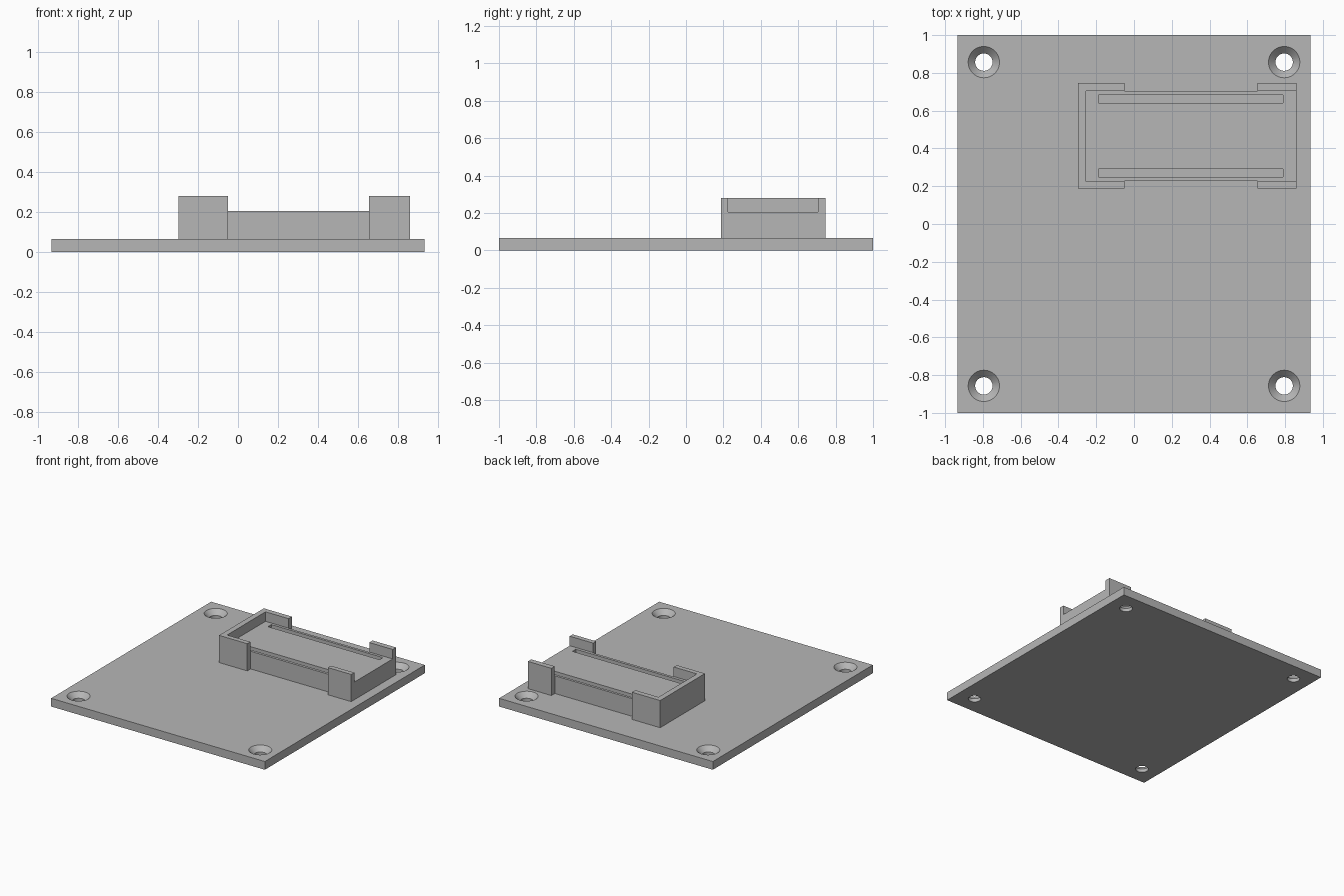
import bpy
import bmesh

if "Cube" in bpy.data.objects:
    bpy.data.objects.remove(bpy.data.objects["Cube"], do_unlink=True)

PLATE_TOP = 0.065
FLOOR = 0.205

grey = bpy.data.materials.new("plain grey")
grey.use_nodes = True
colour = (0.47, 0.47, 0.47, 1)
grey.diffuse_color = colour
grey.node_tree.nodes["Principled BSDF"].inputs["Base Color"].default_value = colour


def make_object(name, bm):
    mesh = bpy.data.meshes.new(name)
    bmesh.ops.recalc_face_normals(bm, faces=bm.faces)
    bm.to_mesh(mesh)
    bm.free()
    obj = bpy.data.objects.new(name, mesh)
    bpy.context.collection.objects.link(obj)
    mesh.materials.append(grey)
    return obj


def box(name, x, y, z):
    bm = bmesh.new()
    bmesh.ops.create_cube(bm, size=1)
    for v in bm.verts:
        for axis, (low, high) in enumerate((x, y, z)):
            v.co[axis] = low if v.co[axis] < 0 else high
    return make_object(name, bm)


def revolved(name, x, y, profile, sides=48):
    """Closed solid turned around a vertical axis from (radius, height) pairs."""
    bm = bmesh.new()
    rings = []
    for radius, z in profile:
        ring = bmesh.ops.create_circle(bm, segments=sides, radius=radius)["verts"]
        for v in ring:
            v.co += type(v.co)((x, y, z))
        rings.append(ring)
    for a, b in zip(rings, rings[1:]):
        for i in range(sides):
            j = (i + 1) % sides
            bm.faces.new((a[i], a[j], b[j], b[i]))
    bm.faces.new(rings[0])
    bm.faces.new(rings[-1])
    return make_object(name, bm)


def cut(target, cutters):
    """Subtract the cutters, apply the result and remove the helpers."""
    for cutter in cutters:
        cutter.hide_render = True
        mod = target.modifiers.new("cut", "BOOLEAN")
        mod.operation = "DIFFERENCE"
        mod.solver = "EXACT"
        mod.object = cutter
    bpy.context.view_layer.update()
    graph = bpy.context.evaluated_depsgraph_get()
    mesh = bpy.data.meshes.new_from_object(target.evaluated_get(graph))
    target.modifiers.clear()
    target.data = mesh
    for cutter in cutters:
        bpy.data.objects.remove(cutter, do_unlink=True)


# Base plate with four countersunk screw holes
plate = box("base_plate", (-0.935, 0.935), (-1, 1), (0, PLATE_TOP))
sink = [(0.046, -0.05), (0.046, 0.027), (0.083, PLATE_TOP), (0.083, 0.1)]
cut(plate, [revolved("screw_hole", sx * 0.795, sy * 0.857, sink)
            for sx in (-1, 1) for sy in (-1, 1)])

# Raised holder: open pocket, side gaps that leave corner tabs, two long slots
holder = box("holder", (-0.297, 0.86), (0.187, 0.747), (PLATE_TOP, 0.28))
cut(holder, [
    box("pocket", (-0.253, 1), (0.225, 0.705), (FLOOR, 0.4)),
    box("front_gap", (-0.05, 0.655), (0, 0.228), (0, 0.4)),
    box("back_gap", (-0.05, 0.655), (0.704, 0.9), (0, 0.4)),
    box("front_slot", (-0.187, 0.79), (0.249, 0.292), (0, 0.4)),
    box("back_slot", (-0.187, 0.79), (0.641, 0.684), (0, 0.4)),
])

# Smooth hole walls, sharp edges elsewhere
bpy.ops.object.select_all(action="DESELECT")
plate.select_set(True)
bpy.context.view_layer.objects.active = plate
bpy.ops.object.shade_smooth_by_angle()
